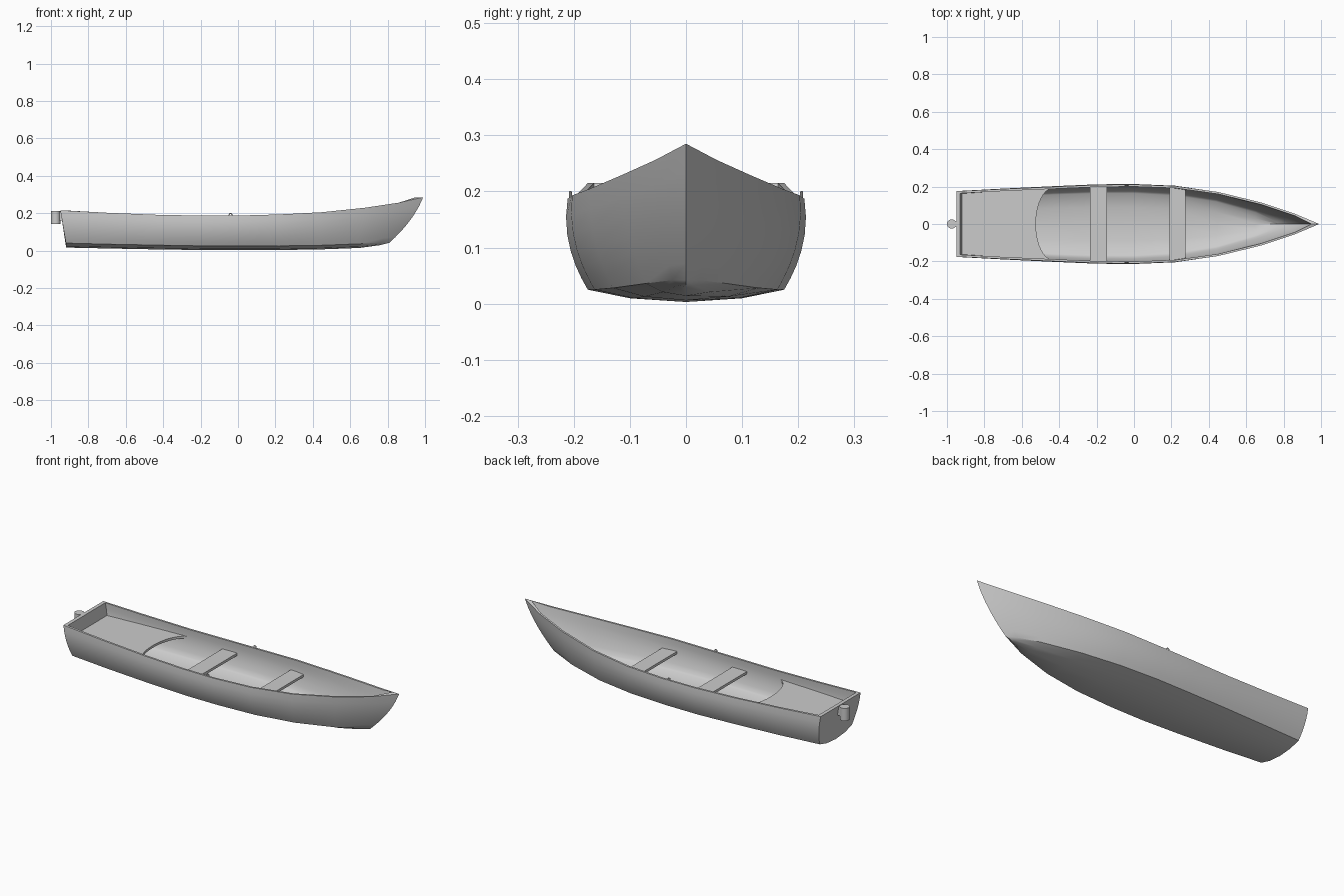
import bpy, bmesh
from math import sin, cos, pi, radians
from mathutils import Matrix

cube = bpy.data.objects.get("Cube")
if cube:
    bpy.data.objects.remove(cube, do_unlink=True)

grey = bpy.data.materials.new("plain_grey")
grey.use_nodes = True
COLOUR = (0.6, 0.6, 0.6, 1)
grey.diffuse_color = COLOUR
grey.node_tree.nodes["Principled BSDF"].inputs["Base Color"].default_value = COLOUR

# Hull stations: sheer x, y, z; chine x, y, z; keel z
STATIONS = [
    (-.95, .175, .215, -.92, .140, .040, .016),
    (-.70, .187, .202, -.69, .155, .034, .011),
    (-.43, .199, .191, -.43, .168, .029, .006),
    (-.20, .209, .187, -.20, .175, .025, .003),
    (.00, .211, .187, .00, .175, .025, .003),
    (.22, .203, .193, .22, .163, .025, .003),
    (.45, .171, .205, .44, .130, .028, .006),
    (.68, .115, .229, .65, .072, .036, .014),
    (.86, .055, .256, .76, .024, .042, .029),
    (.99, .000, .285, .81, .000, .042, .042),
]
WALL = 0.011


def make_object(name, bm, smooth=None):
    bmesh.ops.recalc_face_normals(bm, faces=bm.faces)
    mesh = bpy.data.meshes.new(name)
    bm.to_mesh(mesh)
    bm.free()
    mesh.materials.append(grey)
    ob = bpy.data.objects.new(name, mesh)
    bpy.context.collection.objects.link(ob)
    if smooth:
        bpy.ops.object.select_all(action='DESELECT')
        ob.select_set(True)
        bpy.context.view_layer.objects.active = ob
        bpy.ops.object.shade_smooth_by_angle(angle=radians(smooth))
    return ob


def section(i, inset):
    """Cross-section from the left rail round the keel to the right rail."""
    xs, ys, zs, xc, yc, zc, zk = STATIONS[i]
    shift = 0
    if inset:
        shift = .02 if i == 0 else -.04 if i == len(STATIONS) - 1 else 0
    half = []
    for f in (1, .8, .6, .42, .26, .12, 0):
        bulge = .062 * f * (1 - f)
        y = yc + (ys - yc) * f + bulge * ys / .21
        x = xc + (xs - xc) * f + (bulge * 1.4 if xs > .8 else 0)
        half.append((x, y, zc + (zs - zc) * f))
    half.append((xc, yc * .57, zk + (zc - zk) * .3))
    half.append((xc, 0, zk))
    if inset:
        half = [(x + shift, max(y - inset, 0), z + (inset if k > 5 else 0))
                for k, (x, y, z) in enumerate(half)]
    return half + [(x, -y, z) for x, y, z in reversed(half[:-1])]


def beam(x):
    """Half breadth of the hull at the seats."""
    for a, b in zip(STATIONS, STATIONS[1:]):
        if a[0] <= x <= b[0]:
            return a[1] + (b[1] - a[1]) * (x - a[0]) / (b[0] - a[0])


# Hull: outer and inner skins joined by the gunwale, with a flat transom
bm = bmesh.new()
skins = []
for inset in (0, WALL):
    rows = [[bm.verts.new(p) for p in section(i, inset)] for i in range(len(STATIONS))]
    for a, b in zip(rows, rows[1:]):
        for k in range(len(a) - 1):
            bm.faces.new((a[k], a[k + 1], b[k + 1], b[k]))
    bm.faces.new(rows[0])
    skins.append(rows)
outer, inner = skins
for i in range(len(STATIONS) - 1):
    for k in (0, -1):
        bm.faces.new((outer[i][k], outer[i + 1][k], inner[i + 1][k], inner[i][k]))
bm.faces.new((outer[0][0], inner[0][0], inner[0][-1], outer[0][-1]))
bmesh.ops.remove_doubles(bm, verts=bm.verts, dist=.0001)
make_object("hull", bm, 30)


def plank(name, outline, z, thick):
    bm = bmesh.new()
    face = bm.faces.new([bm.verts.new((x, y, z)) for x, y in outline])
    new = bmesh.ops.extrude_face_region(bm, geom=[face])["geom"]
    bmesh.ops.translate(bm, vec=(0, 0, thick),
                        verts=[v for v in new if isinstance(v, bmesh.types.BMVert)])
    return make_object(name, bm)


# Stern deck with a rounded cut-out along its front edge
tip = beam(-.43) - .006
front = [(-.43 - .095 * sin(pi * t / 20), tip * cos(pi * t / 20)) for t in range(21)]
aft = beam(-.935) - .006
plank("stern_deck", [(-.935, -aft), (-.935, aft)] + front, .135, .013)

# Two cross benches
for name, x0, x1 in (("aft_bench", -.235, -.145), ("forward_bench", .19, .275)):
    a, b = beam(x0) - .006, beam(x1) - .006
    plank(name, [(x0, -a), (x0, a), (x1, b), (x1, -b)], .118, .014)

# Oar rings standing on the gunwales
for side, label in ((1, "left"), (-1, "right")):
    bpy.ops.mesh.primitive_torus_add(
        location=(-.04, side * .206, .191), rotation=(pi / 2, 0, 0), major_radius=.0075,
        minor_radius=.0025, major_segments=16, minor_segments=8)
    ring = bpy.context.object
    ring.name = label + "_oar_ring"
    ring.data.materials.append(grey)
    bpy.ops.object.shade_smooth_by_angle(angle=radians(30))

# Small outboard motor: round housing with a bracket to the transom
bm = bmesh.new()
bmesh.ops.create_cone(bm, cap_ends=True, segments=24, radius1=.025, radius2=.025,
                      depth=.07, matrix=Matrix.Translation((-.975, 0, .177)))
make_object("motor_housing", bm, 30)
bm = bmesh.new()
bmesh.ops.create_cube(bm, size=1, matrix=Matrix.Translation((-.957, 0, .185))
                      @ Matrix.Diagonal((.03, .03, .05, 1)))
make_object("motor_bracket", bm)
